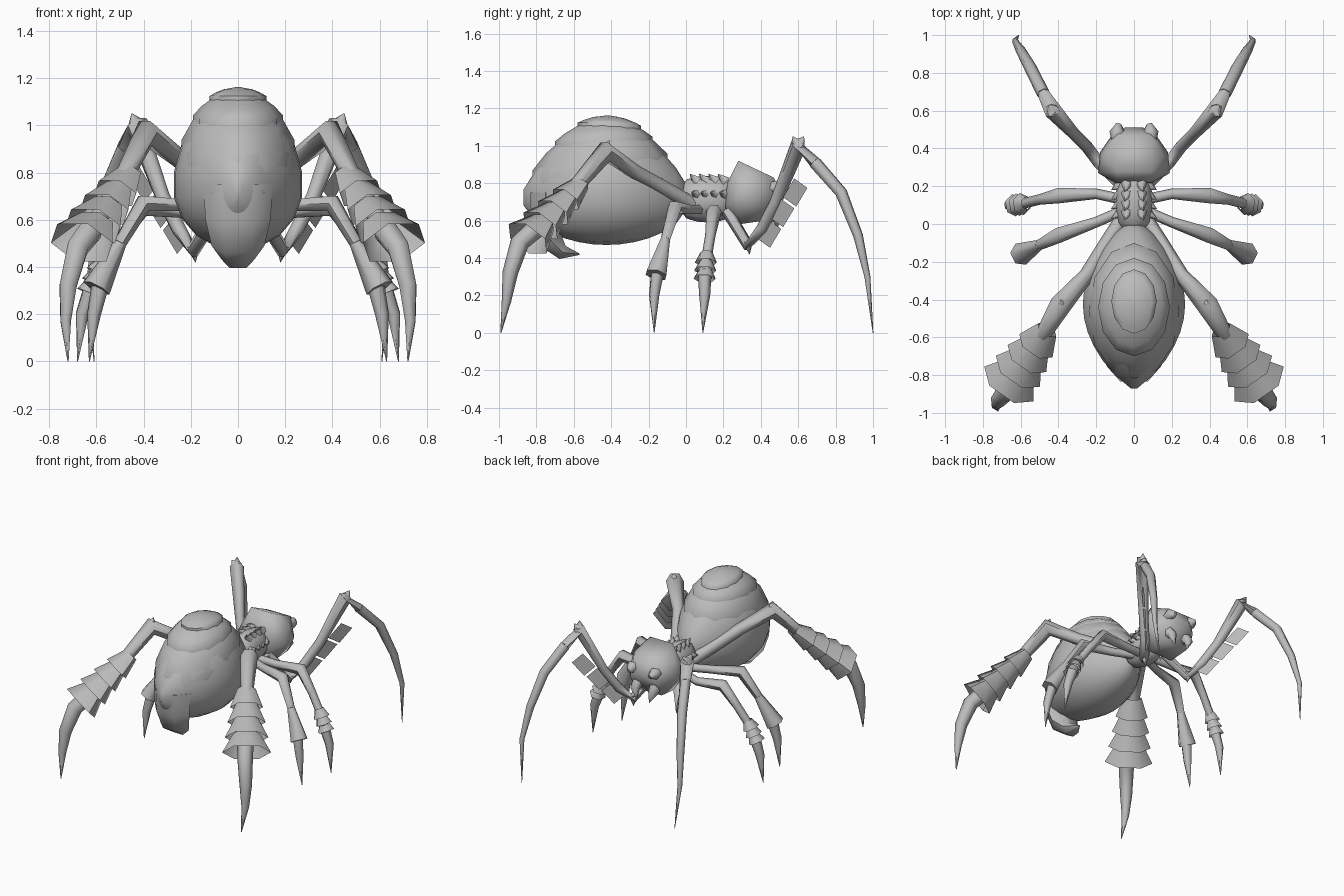
import bpy, bmesh, math
from mathutils import Vector

cube = bpy.data.objects.get("Cube")
if cube:
    bpy.data.objects.remove(cube, do_unlink=True)

colour = (.5, .5, .5, 1)
grey = bpy.data.materials.new("chitin_grey")
grey.use_nodes = True
grey.diffuse_color = colour
grey.node_tree.nodes["Principled BSDF"].inputs["Base Color"].default_value = colour


def finish(name, bm):
    """Turn a bmesh into a shaded object."""
    bmesh.ops.recalc_face_normals(bm, faces=bm.faces)
    mesh = bpy.data.meshes.new(name)
    bm.to_mesh(mesh)
    bm.free()
    mesh.materials.append(grey)
    part = bpy.data.objects.new(name, mesh)
    bpy.context.collection.objects.link(part)
    bpy.ops.object.select_all(action="DESELECT")
    part.select_set(True)
    bpy.context.view_layer.objects.active = part
    bpy.ops.object.shade_smooth_by_angle(angle=math.radians(62))


def finish_pair(name, bm):
    """Make the left part and its mirrored right twin."""
    for side, sign in (("left", 1), ("right", -1)):
        twin = bm.copy()
        bmesh.ops.scale(twin, vec=(sign, 1, 1), verts=twin.verts)
        finish(side + "_" + name, twin)
    bm.free()


def skin(bm, rings, capped=True):
    """Bridge consecutive rings of points with quads."""
    loops = [[bm.verts.new(point) for point in ring] for ring in rings]
    for first, second in zip(loops, loops[1:]):
        for i in range(len(first)):
            bm.faces.new((first[i - 1], first[i], second[i], second[i - 1]))
    if capped:
        bm.faces.new(loops[0])
        bm.faces.new(loops[-1][::-1])


def swelling(y, start, end):
    """Round profile along y: nothing at the ends, full in the middle."""
    return max(math.sin(math.pi * min(max((y - start) / (end - start), 0), 1)), .02)


def body(name, start, end, axis, rise, drop, width, crown, belly, sides, count):
    """Egg-like loft along y."""
    rings = []
    for i in range(count + 1):
        y = start + (end - start) * i / count
        bulge = swelling(y, start, end)
        ring = []
        for k in range(sides):
            angle = math.tau * (k + .5) / sides
            up = math.sin(angle)
            height = rise * bulge ** crown if up > 0 else drop * bulge ** belly
            ring.append((width * bulge ** crown * math.cos(angle), y, axis + height * up))
        rings.append(ring)
    bm = bmesh.new()
    skin(bm, rings)
    finish(name, bm)


def tube(bm, path, radii, flat=1, capped=True):
    """Six-sided tube along a path; flat scales its depth."""
    points = [Vector(p) for p in path]
    run = points[-1] - points[0]
    across = Vector((run.y, -run.x, 0)).normalized()
    rings = []
    for i, point in enumerate(points):
        ahead = points[min(i + 1, len(points) - 1)]
        tangent = (ahead - points[max(i - 1, 0)]).normalized()
        u = tangent.cross(across).normalized() * radii[i]
        v = tangent.cross(u)
        angles = [math.tau * k / 6 for k in range(6)]
        rings.append([point + v * math.cos(a) + u * flat * math.sin(a) for a in angles])
    skin(bm, rings, capped)


def limb(bm, path, thick, knee):
    """Slender limb that swells at the knee."""
    tube(bm, path, [thick * (1.45 if i == knee else 1) for i in range(len(path))])


def claw(bm, path, thick, flat=1):
    """Limb end or spine that tapers to a point."""
    last = len(path) - 1
    tube(bm, path, [thick * (1.05 - (i / last) ** 2) for i in range(last + 1)], flat)


def scales(bm, start, end, count, small, large, flat):
    """Overlapping flared collars between two points."""
    a, b = Vector(start), Vector(end)
    for i in range(count):
        rim = small + (large - small) * (i + 1) / count
        path = a.lerp(b, i / count), a.lerp(b, (i + 1.25) / count)
        tube(bm, path, (rim * .55, rim), flat, False)


# Abdomen
front, back, axis, rise, width = .02, -.87, .74, .37, .275
body("abdomen", front, back, axis, rise, .27, width, .7, .4, 18, 12)

# Stacked dorsal plates, each a dome that follows the abdomen with a short skirt
bm = bmesh.new()
for level, (middle, length, half) in enumerate(((-.46, .36, .24), (-.44, .26, .19), (-.41, .17, .12))):
    rings = []
    for reach, lift in ((1, -.03), (1, .02), (.8, .02), (.5, .02), (.1, .02)):
        ring = []
        for k in range(12):
            angle = math.tau * k / 12
            x = half * reach * math.cos(angle)
            y = middle + length * reach * math.sin(angle)
            bulge = swelling(y, front, back) ** .7
            slope = math.sqrt(max(1 - (x / (width * bulge)) ** 2, .05))
            ring.append((x, y, axis + rise * bulge * slope + lift + level * .016))
        rings.append(ring)
    skin(bm, rings)
finish("dorsal_plates", bm)

# Keel running down the rear into a hooked tail
bm = bmesh.new()
claw(bm, [(0, -.75, .75), (0, -.75, .6), (0, -.72, .49), (0, -.66, .43), (0, -.57, .42)], .14, .65)
finish("tail_hook", bm)

# Thorax with low spines
body("thorax", -.05, .28, .72, .12, .13, .1, .25, .25, 10, 6)
bm = bmesh.new()
for i in range(4):
    y = .04 + i * .05
    claw(bm, [(.04, y + .02, .81), (.05, y - .02, .85)], .03)
    claw(bm, [(.07, y + .02, .74), (.12, y - .01, .75)], .03)
finish_pair("thorax_spines", bm)

# Faceted head with a raised rear brow
bm = bmesh.new()
for x, y, z in ((.09, .28, .92), (.09, .47, .83), (.05, .51, .75), (.11, .48, .7), (.1, .42, .6),
                (.09, .28, .58), (.19, .27, .73), (.18, .38, .73), (.09, .21, .67),
                (.09, .22, .8), (.16, .36, .83)):
    for sign in (1, -1):
        bm.verts.new((x * sign, y, z))
bmesh.ops.convex_hull(bm, input=bm.verts)
finish("head", bm)

# Eye knobs and fangs
bm = bmesh.new()
tube(bm, [(.08, .43, .77), (.09, .49, .78), (.08, .53, .77)], (.035, .04, .015))
finish_pair("eye_knob", bm)
bm = bmesh.new()
claw(bm, [(.07, .44, .67), (.07, .48, .63), (.05, .49, .56)], .04)
finish_pair("fang", bm)

# Front leg: low elbow, high knee, long claw
bm = bmesh.new()
knee = Vector((.43, .6, 1))
limb(bm, [(.08, .22, .65), (.19, .33, .47), (.25, .41, .56), (.32, .48, .7), knee, (.48, .69, .91)], .032, 4)
claw(bm, [(.48, .69, .91), (.55, .83, .75), (.6, .92, .52), (.63, .97, .3), (.61, 1, 0)], .033)
claw(bm, [(.19, .33, .49), (.18, .34, .42)], .03)
for lean in (-.03, .03):
    claw(bm, [knee, knee + Vector((.02, lean, .05))], .04)
finish_pair("front_leg", bm)

# Plates hanging under the front thigh
bm = bmesh.new()
along = Vector((.03, .03, .05))
out = Vector((.04, .07, -.05))
for i in range(3):
    centre = Vector((.26, .43, .54)) + Vector((.07, .07, .11)) * i
    signs = ((-1, -.3), (1, -.3), (1, .7), (-1, .7))
    bm.faces.new([bm.verts.new(centre + along * a + out * b) for a, b in signs])
finish_pair("front_leg_plates", bm)

# Second leg with collars above the claw
bm = bmesh.new()
limb(bm, [(.06, .13, .65), (.2, .16, .63), (.4, .15, .65), (.5, .13, .52), (.58, .11, .4)], .028, 2)
scales(bm, (.57, .11, .43), (.63, .1, .3), 3, .06, .06, .9)
claw(bm, [(.61, .1, .34), (.66, .1, .2), (.68, .09, 0)], .037)
finish_pair("second_leg", bm)

# Third leg with a flared cuff above the claw
bm = bmesh.new()
limb(bm, [(.06, .07, .66), (.2, .01, .66), (.4, -.06, .67), (.5, -.11, .5)], .028, 2)
tube(bm, [(.5, -.11, .5), (.6, -.16, .31)], (.028, .062))
claw(bm, [(.58, -.15, .34), (.61, -.17, .2), (.63, -.17, 0)], .037)
finish_pair("third_leg", bm)

# Hind leg with a pointed knee
bm = bmesh.new()
knee = Vector((.39, -.43, .97))
limb(bm, [(.06, .03, .69), (.15, -.11, .77), (.25, -.27, .86), knee, (.49, -.6, .77), (.62, -.8, .56)], .04, 3)
claw(bm, [knee, knee + Vector((0, .02, .06))], .04)
finish_pair("hind_leg", bm)

# Armour scales and claw of the hind leg
bm = bmesh.new()
scales(bm, (.46, -.56, .8), (.65, -.83, .52), 4, .09, .16, .75)
finish_pair("hind_leg_scales", bm)
bm = bmesh.new()
claw(bm, [(.62, -.8, .56), (.68, -.89, .48), (.72, -.94, .32), (.73, -.96, .17), (.72, -.99, 0)], .052)
finish_pair("hind_claw", bm)
